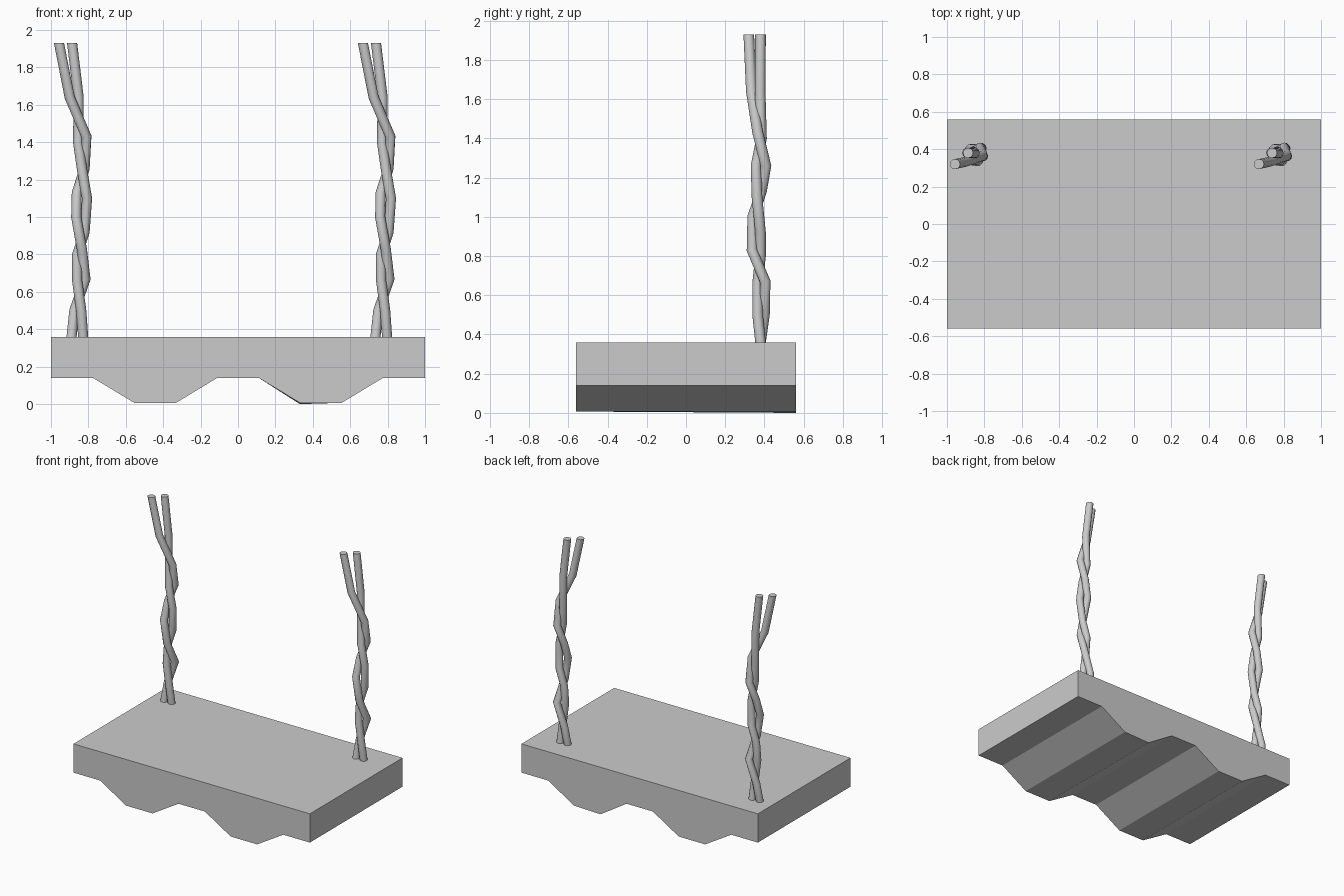
import bpy, bmesh, math
from mathutils import Vector

cube = bpy.data.objects.get("Cube")
if cube:
    bpy.data.objects.remove(cube, do_unlink=True)

grey = bpy.data.materials.new("plain grey")
grey.use_nodes = True
colour = (0.6, 0.6, 0.6, 1)
grey.diffuse_color = colour
grey.node_tree.nodes["Principled BSDF"].inputs["Base Color"].default_value = colour


def finish(bm, name):
    bmesh.ops.recalc_face_normals(bm, faces=bm.faces)
    mesh = bpy.data.meshes.new(name)
    bm.to_mesh(mesh)
    bm.free()
    mesh.materials.append(grey)
    obj = bpy.data.objects.new(name, mesh)
    bpy.context.collection.objects.link(obj)
    return obj


# Slab with two trapezoid ridges underneath, extruded front to back
BASE, TOP, DEPTH = 0.14, 0.36, 0.56
profile = [(-1, TOP), (-1, BASE)]
for centre in (-0.443, 0.443):
    profile += [(centre - 0.332, BASE), (centre - 0.112, 0.007),
                (centre + 0.112, 0.007), (centre + 0.332, BASE)]
profile += [(1, BASE), (1, TOP)]

bm = bmesh.new()
front = bm.faces.new([bm.verts.new((x, -DEPTH, z)) for x, z in profile])
extruded = bmesh.ops.extrude_face_region(bm, geom=[front], use_keep_orig=True)
back = [v for v in extruded["geom"] if isinstance(v, bmesh.types.BMVert)]
bmesh.ops.translate(bm, vec=(0, 2 * DEPTH, 0), verts=back)
# The right ridge dips slightly at its inner back corner
for v in back:
    if abs(v.co.x - 0.331) < 0.01:
        v.co.z = 0
finish(bm, "ridged_slab")


# Wire: a round section swept along a path, cut level at both ends
def wire(name, path, shift, radius=0.027, sides=12):
    pts = [Vector(p) + Vector((shift, 0, 0)) for p in path]
    bm = bmesh.new()
    rings = []
    for i, p in enumerate(pts):
        if 0 < i < len(pts) - 1:
            axis = ((pts[i + 1] - p).normalized() + (p - pts[i - 1]).normalized()).normalized()
        else:
            axis = Vector((0, 0, -1))
        u = Vector((0, 1, 0)).cross(axis).normalized()
        w = axis.cross(u)
        angles = [math.tau * k / sides for k in range(sides)]
        rings.append([bm.verts.new(p + radius * (math.cos(a) * u + math.sin(a) * w))
                      for a in angles])
    for r, s in zip(rings, rings[1:]):
        for k in range(sides):
            n = (k + 1) % sides
            bm.faces.new((r[k], r[n], s[n], s[k]))
    bm.faces.new(rings[0])
    bm.faces.new(rings[-1])
    obj = finish(bm, name)
    bpy.ops.object.select_all(action="DESELECT")
    obj.select_set(True)
    bpy.context.view_layer.objects.active = obj
    bpy.ops.object.shade_smooth_by_angle(angle=math.radians(35))


# Two strands twisted around each other, repeated on each side
outer = [(-.957, .32, 1.93), (-.90, .333, 1.64), (-.81, .365, 1.43), (-.82, .408, 1.26),
         (-.862, .385, 1.13), (-.865, .34, 1.0), (-.835, .336, .83), (-.815, .404, .67),
         (-.875, .40, .5), (-.89, .38, TOP)]
inner = [(-.887, .38, 1.93), (-.852, .378, 1.64), (-.855, .385, 1.4), (-.835, .357, 1.26),
         (-.807, .362, 1.1), (-.82, .38, .92), (-.86, .38, .8), (-.86, .365, .66),
         (-.838, .365, .5), (-.828, .38, TOP)]
for side, shift in (("right", 0), ("left", 1.625)):
    wire(side + "_outer_wire", outer, shift)
    wire(side + "_inner_wire", inner, shift)
